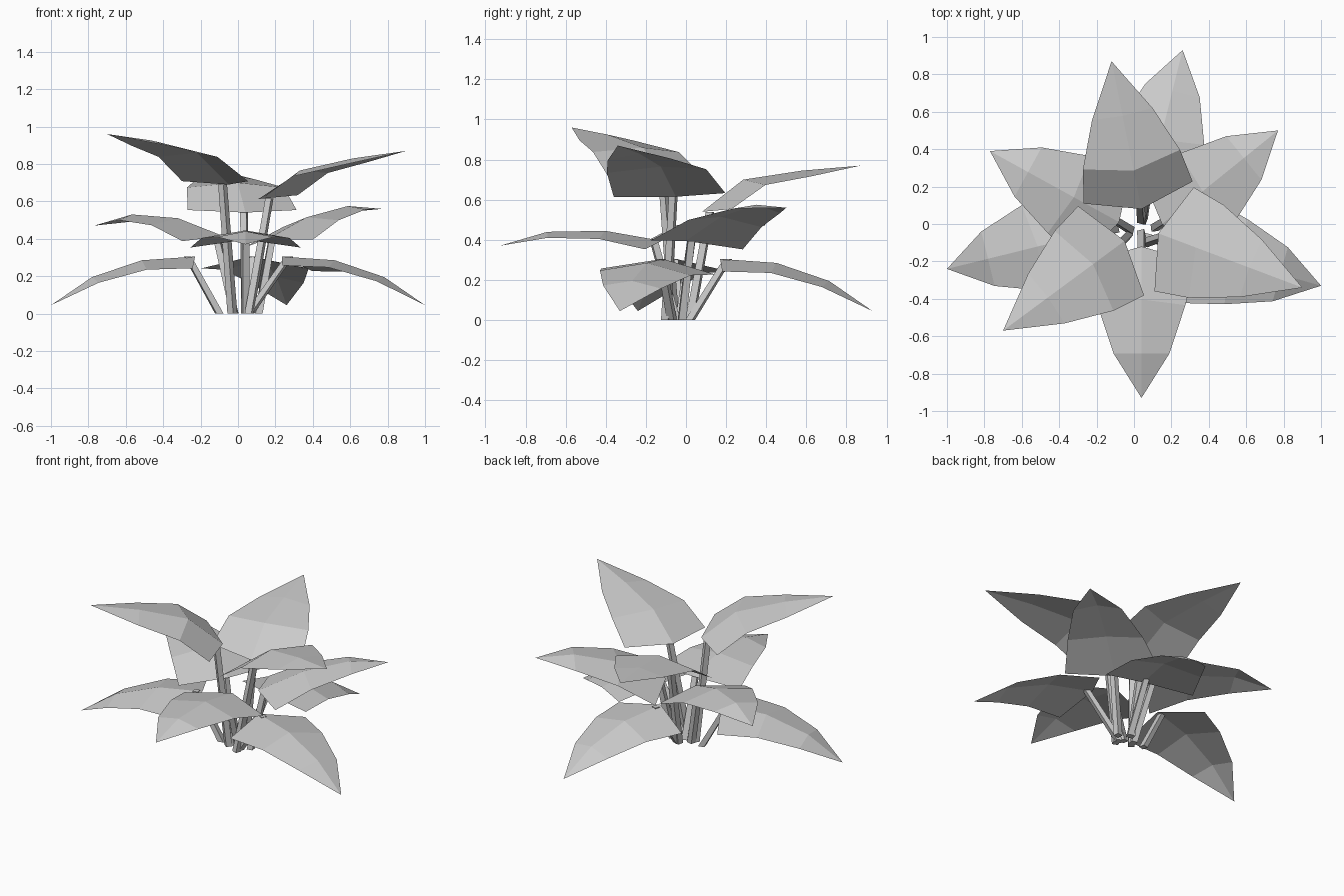
import bpy, bmesh, math
from mathutils import Vector

if "Cube" in bpy.data.objects:
    bpy.data.objects.remove(bpy.data.objects["Cube"])

# leaf cross rows: half width, forward sweep of the edges, droop of the edges below the midrib
WIDE = ((0.297, 0.265, 0.165), (0.09, 0.06, 0.01), (0.055, 0.035, 0.03))
SLIM = ((0.295, 0.235, 0.15), (0.085, 0.03, 0.0), (0.057, 0.04, 0.03))


def finish(name, bm):
    me = bpy.data.meshes.new(name)
    bm.to_mesh(me)
    bm.free()
    ob = bpy.data.objects.new(name, me)
    bpy.context.collection.objects.link(ob)


def make_leaf(name, shape, base, tip, fractions, heights, roll):
    half, sweep, droop = shape
    base, tip = Vector((*base, 0)), Vector((*tip, 0))
    axis = (tip - base).normalized()
    left = Vector((-axis.y, axis.x, 0))
    length = (tip - base).length
    bm = bmesh.new()
    rows = []
    for i in range(3):
        mid = base + axis * length * fractions[i]
        mid.z = heights[i]
        slope = (heights[i + 1] - heights[i]) / (length * (fractions[i + 1] - fractions[i]))
        row = []
        for side in (1, 0, -1):
            p = mid.copy()
            if side:
                p += left * side * half[i] + axis * sweep[i]
                p.z += sweep[i] * slope - droop[i] - side * roll * half[i] / half[0]
            row.append(bm.verts.new(p))
        rows.append(row)
    for a, b in zip(rows, rows[1:]):
        for k in (0, 1):
            bm.faces.new((a[k], a[k + 1], b[k + 1], b[k]))
    end = bm.verts.new((tip.x, tip.y, heights[3]))
    for k in (0, 1):
        bm.faces.new((rows[2][k], rows[2][k + 1], end))
    finish(name, bm)


def make_stem(name, start, end):
    a, b = Vector(start), Vector(end)
    out = Vector((b.x, b.y, 0)).normalized()
    side = Vector((-out.y, out.x, 0))
    bm = bmesh.new()
    rings = []
    for p, r in ((a, 0.027), (b, 0.024)):
        rings.append([bm.verts.new(p + (out * math.cos(t) + side * math.sin(t)) * r)
                      for t in (math.pi / 4 + k * math.pi / 2 for k in range(4))])
    for k in range(4):
        j = (k + 1) % 4
        bm.faces.new((rings[0][k], rings[0][j], rings[1][j], rings[1][k]))
    bm.faces.new(rings[0][::-1])
    bm.faces.new(rings[1])
    finish(name, bm)


TOP = (0, 0.26, 0.63, 1)
MIDDLE = (0, 0.35, 0.705, 1)
LOW = (0, 0.37, 0.715, 1)

# tier, fractions, stem foot, leaf base, leaf tip, midrib heights, roll
leaves = [
    ("upper", TOP, (-0.03, -0.06), (-0.05, -0.09), (-0.70, -0.57), (0.69, 0.86, 0.925, 0.96), 0),
    ("upper", TOP, (0.06, -0.10), (0.13, -0.05), (0.90, -0.34), (0.615, 0.765, 0.83, 0.87), -0.01),
    ("upper", TOP, (0.04, 0.02), (0.04, 0.08), (-0.12, 0.87), (0.54, 0.70, 0.745, 0.77), 0),
    ("middle", MIDDLE, (0.04, -0.05), (0.04, -0.12), (0.04, -0.93), (0.395, 0.445, 0.44, 0.37), 0),
    ("middle", MIDDLE, (0.11, -0.02), (0.15, 0.00), (0.77, 0.50), (0.395, 0.515, 0.575, 0.56), 0.022),
    ("middle", MIDDLE, (-0.02, -0.03), (-0.08, 0.01), (-0.77, 0.39), (0.415, 0.51, 0.53, 0.47), 0),
    ("lower", LOW, (-0.10, -0.03), (-0.23, -0.05), (-1.00, -0.24), (0.305, 0.285, 0.195, 0.045), 0),
    ("lower", LOW, (0.06, -0.07), (0.235, -0.115), (1.00, -0.33), (0.305, 0.285, 0.195, 0.045), 0.015),
    ("lower", LOW, (0.05, 0.02), (0.07, 0.17), (0.26, 0.93), (0.305, 0.285, 0.195, 0.045), 0),
]
for n, (tier, frac, foot, base, tip, heights, roll) in enumerate(leaves):
    shape = WIDE if tier == "upper" else SLIM
    make_leaf(f"{tier}_leaf_{n % 3 + 1}", shape, base, tip, frac, heights, roll)
    # stem runs from the ground to just under the leaf base
    ax = (Vector(tip) - Vector(base)).normalized()
    top = Vector(base) + ax * 0.04
    make_stem(f"{tier}_stem_{n % 3 + 1}", (*foot, 0), (top.x, top.y, heights[0]))
